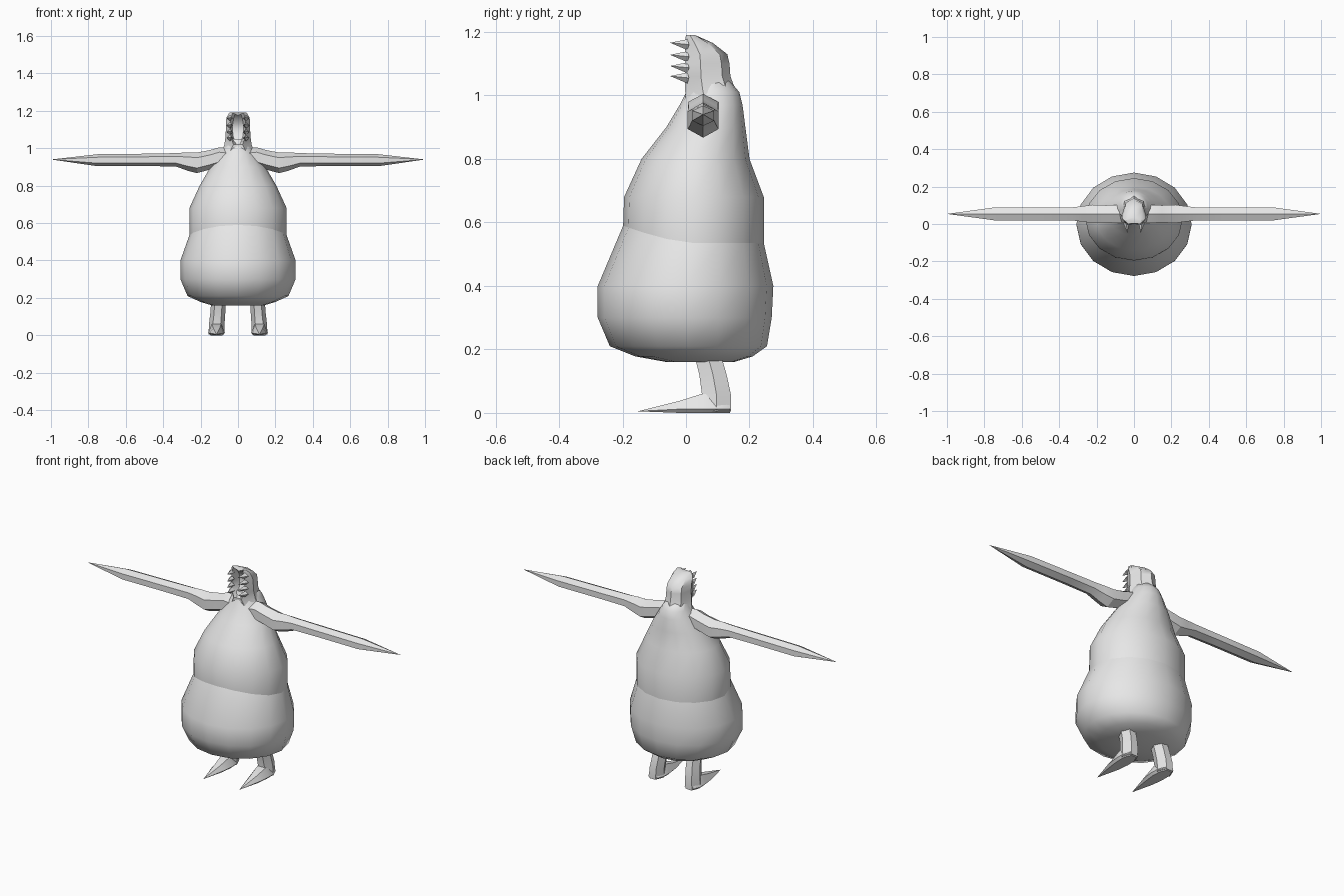
import bpy, bmesh, math

if "Cube" in bpy.data.objects:
    bpy.data.objects.remove(bpy.data.objects["Cube"])

grey = bpy.data.materials.new("light_grey")
grey.diffuse_color = (0.8, 0.8, 0.8, 1)
grey.use_nodes = True
grey.node_tree.nodes["Principled BSDF"].inputs["Base Color"].default_value = grey.diffuse_color


def loft(name, rings, angle=30, cap_start=True, cap_end=True):
    """Skin a list of point rings; a one-point ring makes a tip."""
    bm = bmesh.new()
    vs = [[bm.verts.new(p) for p in r] for r in rings]
    for a, b in zip(vs, vs[1:]):
        n = len(a)
        for i in range(n):
            j = (i + 1) % n
            if len(b) == 1:
                bm.faces.new((a[i], a[j], b[0]))
            else:
                bm.faces.new((a[i], a[j], b[j], b[i]))
    if cap_start:
        bm.faces.new(vs[0][::-1])
    if cap_end and len(vs[-1]) > 2:
        bm.faces.new(vs[-1])
    bmesh.ops.recalc_face_normals(bm, faces=bm.faces)
    mesh = bpy.data.meshes.new(name)
    bm.to_mesh(mesh)
    bm.free()
    mesh.materials.append(grey)
    ob = bpy.data.objects.new(name, mesh)
    bpy.context.collection.objects.link(ob)
    bpy.ops.object.select_all(action='DESELECT')
    ob.select_set(True)
    bpy.context.view_layer.objects.active = ob
    bpy.ops.object.shade_smooth_by_angle(angle=math.radians(angle))
    return ob


def oval(z, hw, yf, yb, lift=0, n=16):
    """Horizontal oval ring; lift raises its front."""
    pts = []
    for i in range(n):
        a = 2 * math.pi * i / n
        c = math.cos(a)
        pts.append((hw * math.sin(a), (yf + yb) / 2 - (yb - yf) / 2 * c,
                    z + lift * max(0, c) ** 1.5))
    return pts


def pair(name, rings, angle=30):
    """Left and right copies of a lofted part."""
    for side, s in (("left", -1), ("right", 1)):
        loft(f"{side}_{name}", [[(s * x, y, z) for x, y, z in r] for r in rings], angle)


# Body: two smooth shells meeting at a raised seam
seam = oval(0.535, 0.26, -0.198, 0.245, 0.055)
lower = [oval(*r) for r in ((0.16, 0.14, -0.06, 0.15), (0.178, 0.20, -0.16, 0.21),
                            (0.21, 0.27, -0.24, 0.255), (0.30, 0.308, -0.278, 0.27),
                            (0.40, 0.308, -0.278, 0.275))]
loft("lower_body", lower + [seam], 60, cap_end=False)
upper = [oval(*r) for r in ((0.68, 0.26, -0.195, 0.245), (0.80, 0.205, -0.14, 0.20),
                            (0.90, 0.147, -0.062, 0.187), (0.97, 0.10, -0.02, 0.178),
                            (1.01, 0.075, 0.0, 0.168), (1.05, 0.055, 0.02, 0.135))]
loft("upper_body", [seam] + upper, 60, cap_start=False)


# Head: hood with a hollow open front
def hood(z, hw, yf, yb, wi, d, notch=0):
    dy = yb - yf
    half = [(wi, yf + d, z - notch / 2), (wi + 0.014, yf, z), (hw, yf + 0.35 * dy, z),
            (hw * 0.72, yf + 0.82 * dy, z)]
    return ([(0, yf + d, z - notch)] + half + [(0, yb, z - notch / 3)]
            + [(-x, y, h) for x, y, h in reversed(half)])


loft("head", [hood(*r) for r in (
    (0.98, 0.085, 0.0, 0.17, 0.03, 0), (1.02, 0.073, -0.003, 0.155, 0.010, 0.004),
    (1.06, 0.067, -0.003, 0.14, 0.025, 0.05), (1.10, 0.065, -0.003, 0.137, 0.030, 0.06),
    (1.13, 0.065, -0.003, 0.13, 0.028, 0.055), (1.165, 0.062, -0.004, 0.085, 0.022, 0.03),
    (1.19, 0.046, 0.0, 0.035, 0.016, 0.004, 0.015))], 40)

# Spikes along both edges of the opening
for i, z in enumerate((1.055, 1.087, 1.122, 1.16)):
    base = [(0.026, 0.006, z), (0.042, 0.004, z + 0.017),
            (0.060, 0.010, z), (0.042, 0.004, z - 0.017)]
    pair(f"face_spike_{i + 1}", [base, [(0.034, -0.05, z + 0.006)]], 10)


# Arms: six-sided blades tapering to a point
def hexagon(x, zc, ry, rz, yc=0.054):
    return [(x, yc + ry * u, zc + rz * v) for u, v in
            ((0, 1), (1, 0.5), (1, -0.5), (0, -1), (-1, -0.5), (-1, 0.5))]


pair("arm", [hexagon(*r) for r in (
    (0.04, 0.945, 0.048, 0.055), (0.10, 0.953, 0.048, 0.052), (0.15, 0.938, 0.046, 0.052),
    (0.22, 0.922, 0.049, 0.055), (0.27, 0.929, 0.042, 0.049), (0.33, 0.938, 0.035, 0.036),
    (0.48, 0.938, 0.035, 0.033), (0.75, 0.936, 0.034, 0.032))] + [[(1.0, 0.054, 0.94)]], 25)


# Legs: six-sided shanks leaning back to the heel
def shank(z, x0, x1, y0, y1):
    xm, ym = (x0 + x1) / 2, (y0 + y1) / 2
    w = (x1 - x0) / 4
    return [(x0, ym, z), (xm - w, y0, z), (xm + w, y0, z),
            (x1, ym, z), (xm + w, y1, z), (xm - w, y1, z)]


pair("leg", [shank(*r) for r in (
    (0.005, 0.074, 0.158, 0.05, 0.142), (0.06, 0.072, 0.155, 0.05, 0.141),
    (0.12, 0.068, 0.148, 0.042, 0.128), (0.20, 0.065, 0.142, 0.022, 0.105))], 25)


# Feet: flat wedges running to a pointed toe
def sole(y, x0, x1, h):
    return [(x0, y, 0.012), (x0 + 0.012, y, 0), (x1 - 0.012, y, 0), (x1, y, 0.012),
            (x1 - 0.02, y, h), (x0 + 0.02, y, h)]


pair("foot", [sole(*r) for r in (
    (0.138, 0.088, 0.144, 0.05), (0.10, 0.072, 0.16, 0.058), (0.05, 0.07, 0.16, 0.06),
    (-0.02, 0.078, 0.152, 0.038))] + [[(0.115, -0.152, 0.005)]], 25)
